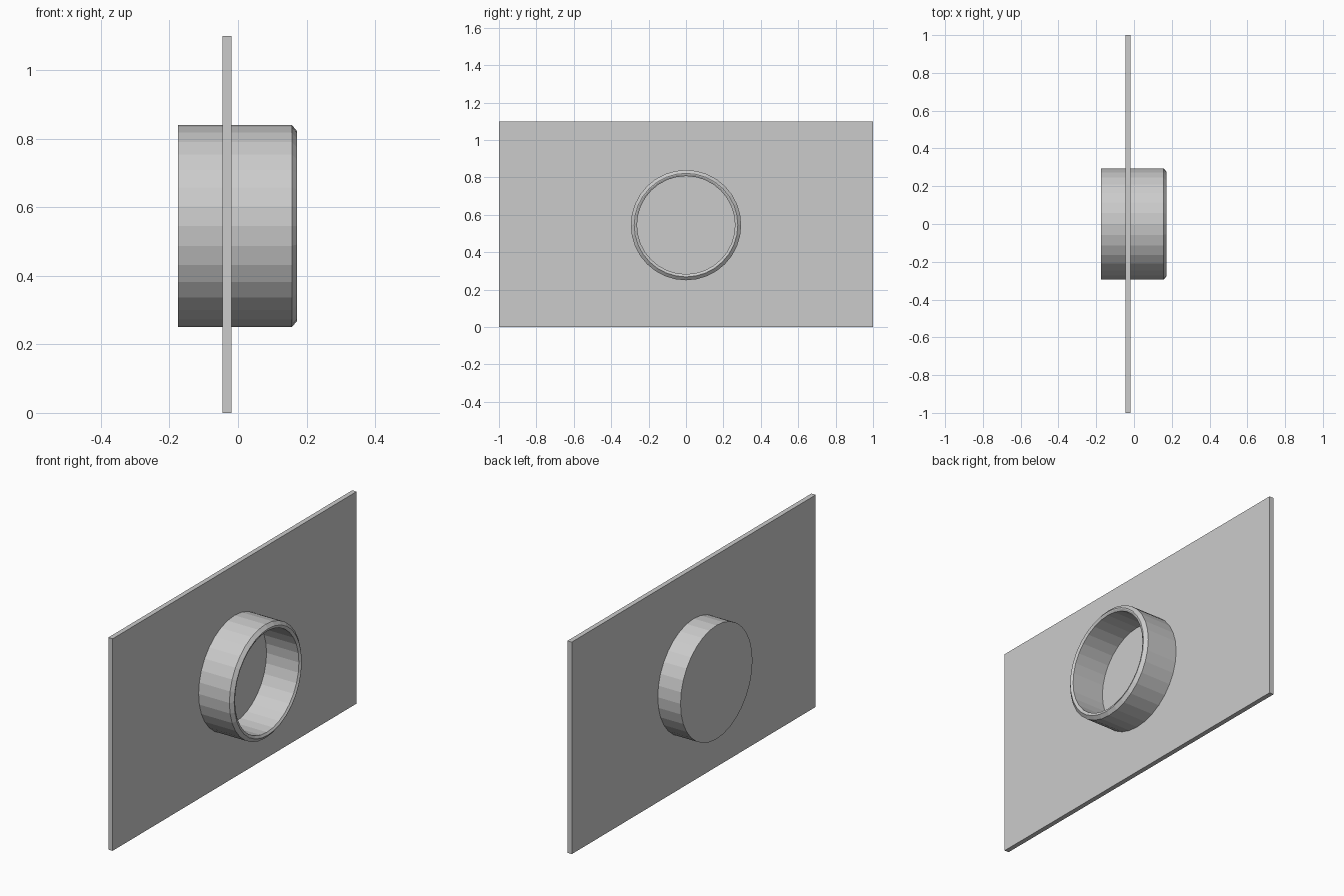
import bpy, bmesh
from math import pi, sin, cos

if "Cube" in bpy.data.objects:
    bpy.data.objects.remove(bpy.data.objects["Cube"])

CENTRE_Z, SIDES = 0.545, 32


def make_object(name, bm):
    bmesh.ops.recalc_face_normals(bm, faces=bm.faces)
    mesh = bpy.data.meshes.new(name)
    bm.to_mesh(mesh)
    bm.free()
    obj = bpy.data.objects.new(name, mesh)
    bpy.context.collection.objects.link(obj)
    return obj


def lathe_x(name, profile):
    """Spin (x, radius) points around the x axis and cap both ends."""
    bm = bmesh.new()
    angles = [2 * pi * i / SIDES for i in range(SIDES)]
    rings = [[bm.verts.new((x, r * cos(a), CENTRE_Z + r * sin(a))) for a in angles]
             for x, r in profile]
    for a, b in zip(rings, rings[1:]):
        for i in range(SIDES):
            j = (i + 1) % SIDES
            bm.faces.new((a[i], a[j], b[j], b[i]))
    bm.faces.new(rings[0])
    bm.faces.new(rings[-1])
    return make_object(name, bm)


# Flat rectangular backboard
bm = bmesh.new()
bmesh.ops.create_cube(bm, size=1)
bmesh.ops.scale(bm, vec=(0.025, 2, 1.1), verts=bm.verts)
bmesh.ops.translate(bm, vec=(-0.032, 0, 0.55), verts=bm.verts)
make_object("panel", bm)

# Round cup through the panel: closed back, chamfered rim, recessed floor
lathe_x("round_housing", [
    (-0.175, 0.295), (0.157, 0.295), (0.172, 0.277),
    (0.172, 0.272), (0.166, 0.262), (-0.021, 0.262),
])
